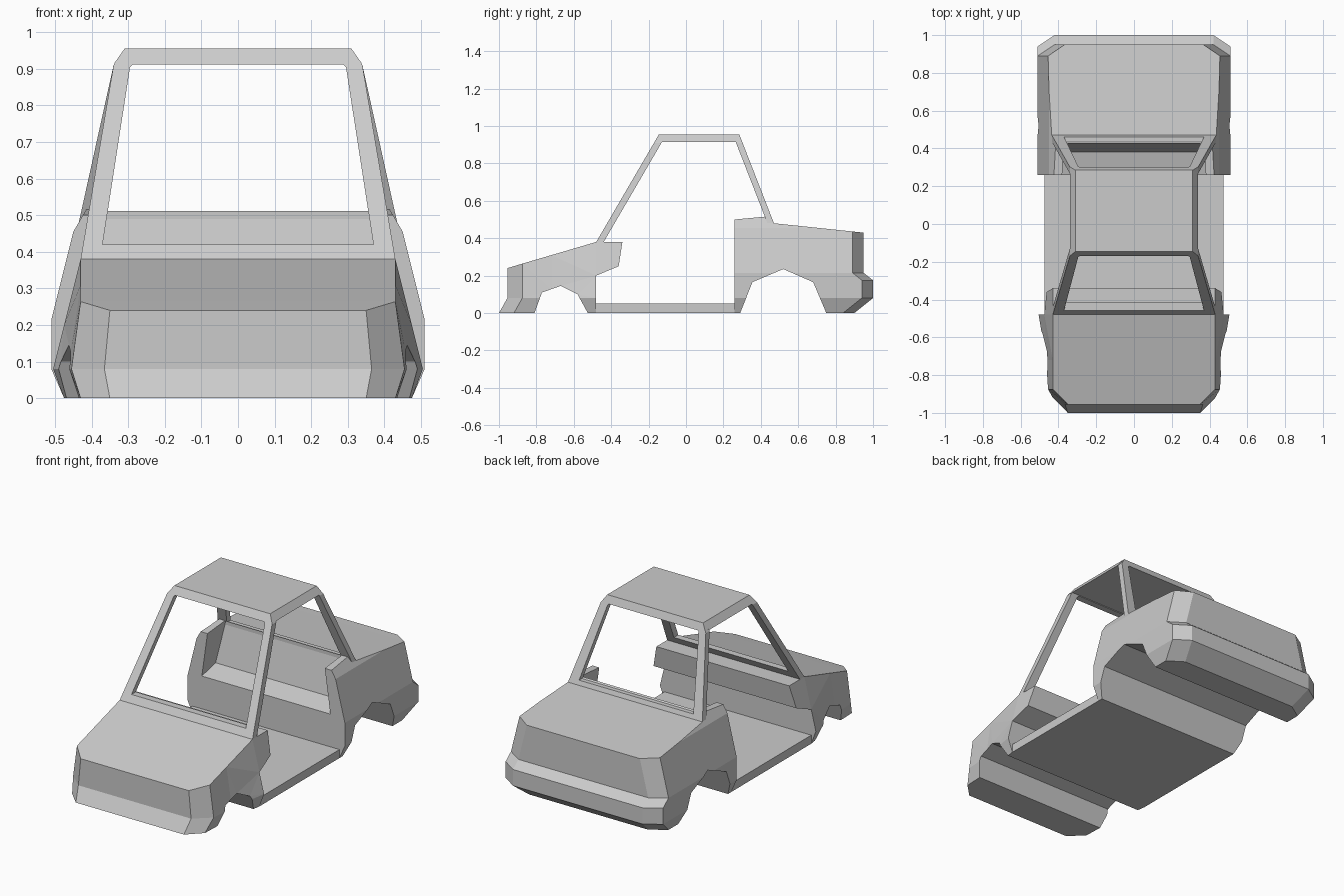
import bpy, bmesh
from mathutils import Vector

cube = bpy.data.objects.get("Cube")
if cube:
    bpy.data.objects.remove(cube)

grey = bpy.data.materials.new("body_grey")
grey.use_nodes = True
GREY = (0.6, 0.6, 0.6, 1)
grey.diffuse_color = GREY
grey.node_tree.nodes["Principled BSDF"].inputs["Base Color"].default_value = GREY


def finish(bm, name):
    """Turn a bmesh into a flat shaded object."""
    bmesh.ops.recalc_face_normals(bm, faces=bm.faces)
    mesh = bpy.data.meshes.new(name)
    bm.to_mesh(mesh)
    bm.free()
    mesh.materials.append(grey)
    obj = bpy.data.objects.new(name, mesh)
    bpy.context.collection.objects.link(obj)
    return obj


def interp(v, knots):
    """Piecewise linear lookup in a list of (position, value)."""
    if v <= knots[0][0]:
        return knots[0][1]
    for (a, p), (b, q) in zip(knots, knots[1:]):
        if v <= b:
            return p + (q - p) * (v - a) / (b - a)
    return knots[-1][1]


def prism(profile, width, shift=None, y_cuts=(), z_cuts=()):
    """Extrude a side profile across the car, cut it, then shape its flanks."""
    bm = bmesh.new()
    rows = [[bm.verts.new((s, y, z)) for y, z in profile] for s in (-1, 1)]
    for row in rows:
        bm.faces.new(row)
    n = len(profile)
    for i in range(n):
        j = (i + 1) % n
        bm.faces.new((rows[0][i], rows[0][j], rows[1][j], rows[1][i]))
    cuts = [(Vector((0, y, 0)), Vector((0, 1, 0))) for y in y_cuts]
    cuts += [(Vector((0, 0, z)), Vector((0, 0, 1))) for z in z_cuts]
    for co, no in cuts:
        geom = bm.verts[:] + bm.edges[:] + bm.faces[:]
        bmesh.ops.bisect_plane(bm, geom=geom, plane_co=co, plane_no=no, dist=1e-5)
    for v in bm.verts:
        y, z = v.co.y, v.co.z
        v.co.x *= width(y, z)
        if shift:
            v.co.y += shift(y, z)
    bmesh.ops.triangulate(bm, faces=[f for f in bm.faces if len(f.verts) > 4])
    return bm


# Front body: nose, bonnet, wheel arches and dashboard
def front_width(y, z):
    top = interp(y, [(-.955, .35), (-.875, .43)])
    mid = interp(y, [(-.955, .365), (-.875, .455), (-.72, .465), (-.48, .505)])
    low = interp(y, [(-.955, .35), (-.875, .43), (-.72, .44), (-.48, .475)])
    top_z = interp(y, [(-.955, .24), (-.48, .38)])
    return interp(z, [(0, low), (.08, mid), (top_z, top)])


def front_shift(y, z):
    return -.045 * max(0, 1 - z / .08) if y < -.87 else 0


front = [(-.48, 0), (-.48, .2), (-.36, .25), (-.34, .38), (-.48, .38), (-.875, .264),
         (-.955, .24), (-.955, 0), (-.81, 0), (-.77, .11), (-.67, .145), (-.58, .1), (-.525, 0)]
finish(prism(front, front_width, front_shift, (-.875, -.72, -.48), (.08,)), "front_body")


# Rear body: boot, wheel arches, bumper and quarter panels
def rear_width(y, z):
    w = interp(z, [(0, .475), (.08, .51), (.215, .51), (.455, .45), (.515, .415)])
    return w - interp(y, [(.89, 0), (.95, .09)])


def rear_shift(y, z):
    return interp(z, [(0, -.05), (.08, .05), (.175, .05), (.215, 0)]) if y > .88 else 0


rear = [(.26, 0), (.26, .5), (.42, .515), (.47, .48), (.89, .436), (.95, .43), (.95, 0),
        (.75, 0), (.68, .165), (.52, .235), (.355, .165), (.29, 0)]
rear_body = finish(prism(rear, rear_width, rear_shift, (.89,), (.08, .175, .215, .455)), "rear_body")

# Recess that leaves the bench seat between the quarter panels
recess = [(.2, .225), (.38, .275), (.425, .49), (.425, .6), (.2, .6)]
cutter = finish(prism(recess, lambda y, z: .38 + (.5 - z) * .14), "seat_recess_cutter")
cutter.hide_render = True
cutter.hide_viewport = True
cutter.display_type = 'WIRE'
cut = rear_body.modifiers.new("seat_recess", 'BOOLEAN')
cut.operation = 'DIFFERENCE'
cut.solver = 'EXACT'
cut.object = cutter

# Floor pan and roof panel
finish(prism([(-.485, 0), (.265, 0), (.265, .05), (-.485, .05)], lambda y, z: .475), "floor_pan")
finish(prism([(-.145, .955), (.285, .955), (.27, .915), (-.168, .915)],
             lambda y, z: interp(z, [(.915, .338), (.955, .31)])), "roof")


# Window frames: sloped rings of two matching outlines
def window_frame(name, outer, inner, slope, depth):
    bm = bmesh.new()
    loops = []
    for half in (outer, inner):
        outline = half + [(-x, z) for x, z in reversed(half)]
        for d in (0, depth):
            loops.append([bm.verts.new((x, slope(z) + d, z)) for x, z in outline])
    out_a, out_b, in_a, in_b = loops
    n = len(out_a)
    for a, b in ((out_a, in_a), (out_b, in_b), (out_a, out_b), (in_a, in_b)):
        for i in range(n):
            j = (i + 1) % n
            bm.faces.new((a[i], a[j], b[j], b[i]))
    finish(bm, name)


top_outer = [(.34, .91), (.31, .955)]
top_inner = [(.295, .905), (.288, .912)]
window_frame("windscreen_frame", [(.43, .38)] + top_outer, [(.37, .42)] + top_inner,
             lambda z: -.48 + (z - .38) * .583, .04)
window_frame("rear_window_frame", [(.435, .48)] + top_outer, [(.37, .505)] + top_inner,
             lambda z: .285 + (.955 - z) * .39, -.035)
